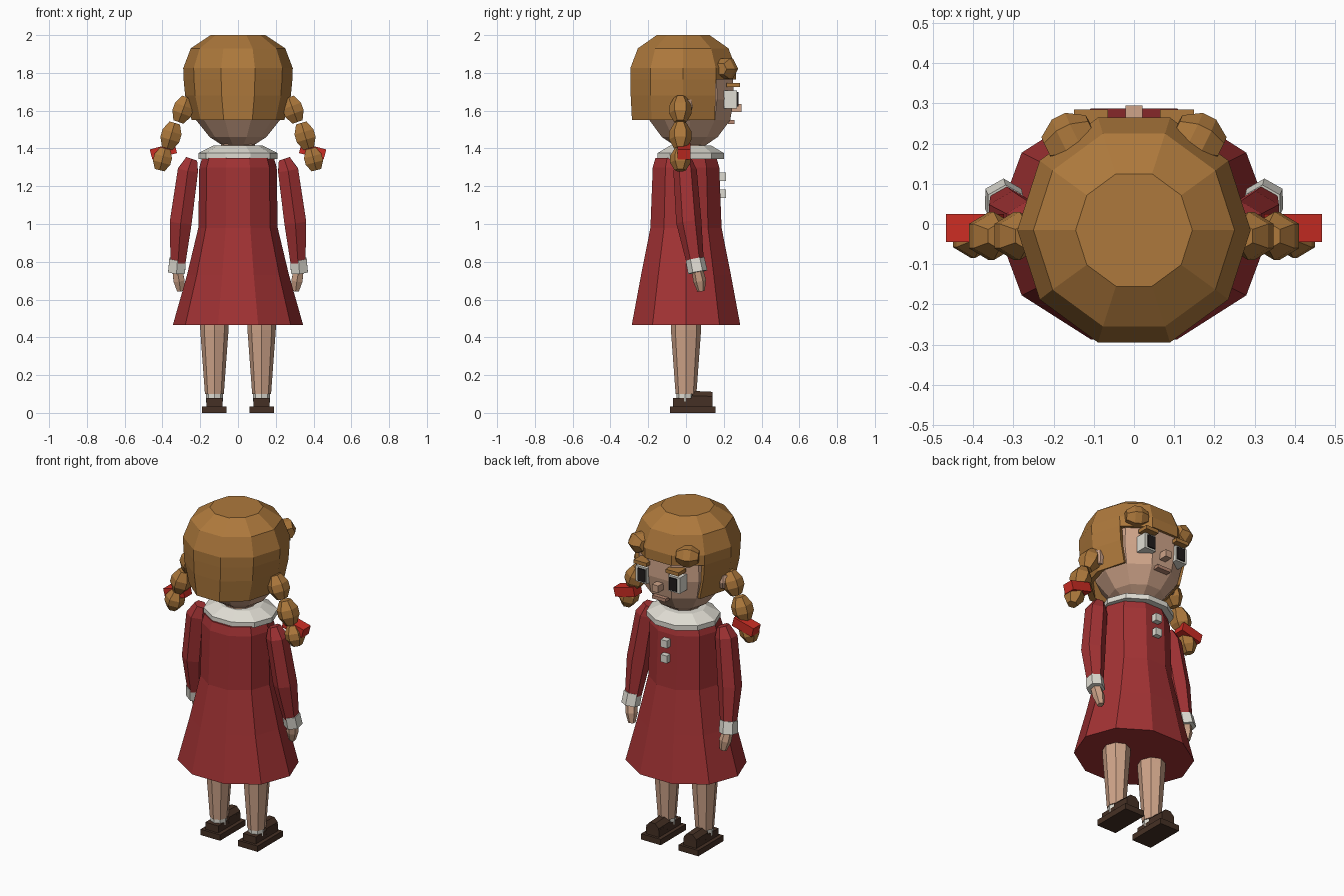
import bpy, bmesh
from math import cos, sin, tau
from mathutils import Vector

cube = bpy.data.objects.get("Cube")
if cube:
    bpy.data.objects.remove(cube)


def material(name, rgb):
    m = bpy.data.materials.new(name)
    m.use_nodes = True
    color = (*rgb, 1)
    m.diffuse_color = color
    bsdf = m.node_tree.nodes["Principled BSDF"]
    bsdf.inputs["Base Color"].default_value = color
    bsdf.inputs["Roughness"].default_value = 0.9
    return m


RED = material("dress red", (0.36, 0.032, 0.034))
TIE = material("ribbon red", (0.6, 0.026, 0.017))
HAIR = material("hair brown", (0.42, 0.19, 0.045))
SKIN = material("skin", (0.62, 0.37, 0.25))
LIP = material("lip", (0.48, 0.25, 0.17))
WHITE = material("cloth white", (0.74, 0.72, 0.65))
SHOE = material("shoe brown", (0.06, 0.03, 0.018))
DARK = material("pupil", (0.015, 0.012, 0.012))


def finish(name, bm, mat):
    bmesh.ops.recalc_face_normals(bm, faces=bm.faces)
    me = bpy.data.meshes.new(name)
    bm.to_mesh(me)
    bm.free()
    me.materials.append(mat)
    ob = bpy.data.objects.new(name, me)
    bpy.context.collection.objects.link(ob)
    return ob


def skin_rings(bm, rings):
    """Bridge successive vertex rings and cap both ends."""
    n = len(rings[0])
    for a, b in zip(rings, rings[1:]):
        for i in range(n):
            j = (i + 1) % n
            bm.faces.new((a[i], a[j], b[j], b[i]))
    bm.faces.new(rings[0])
    bm.faces.new(rings[-1])


def lathe(name, profile, mat, cx=0, cy=0, sides=10):
    """Stack of flat ellipses given as (z, rx, ry)."""
    bm = bmesh.new()
    rings = [[bm.verts.new((cx + rx * cos(tau * i / sides), cy + ry * sin(tau * i / sides), z))
              for i in range(sides)] for z, rx, ry in profile]
    skin_rings(bm, rings)
    return finish(name, bm, mat)


def tube(name, path, mat, sides=6):
    """Faceted limb through points (x, y, z, radius), rings square to the path."""
    bm = bmesh.new()
    pts = [Vector(p[:3]) for p in path]
    rings = []
    for k, p in enumerate(pts):
        d = pts[min(k + 1, len(pts) - 1)] - pts[max(k - 1, 0)]
        side = Vector((0, 1, 0)).cross(d) if abs(d.y) < abs(d.z) + abs(d.x) else Vector((1, 0, 0))
        u = side.normalized()
        v = d.normalized().cross(u)
        r = path[k][3]
        rings.append([bm.verts.new(p + r * (cos(tau * (i + .5) / sides) * u + sin(tau * (i + .5) / sides) * v))
                      for i in range(sides)])
    skin_rings(bm, rings)
    return finish(name, bm, mat)


def box(name, center, size, mat):
    bm = bmesh.new()
    bmesh.ops.create_cube(bm, size=1)
    for v in bm.verts:
        v.co = Vector(c * s for c, s in zip(v.co, size)) + Vector(center)
    return finish(name, bm, mat)


def bead(name, a, b, r, mat):
    """Faceted barrel from point a to point b."""
    a, b = Vector(a), Vector(b)
    steps = ((0, .55), (.35, 1), (.65, 1), (1, .55))
    return tube(name, [(*a.lerp(b, t), r * k) for t, k in steps], mat)


# Dress, collar and buttons
lathe("dress", [(.465, .345, .302), (.73, .27, .25), (.98, .21, .198), (1.3, .205, .185), (1.35, .19, .17)], RED)
lathe("collar", [(1.345, .21, .185), (1.375, .21, .185), (1.415, .13, .115)], WHITE, cy=.025)
for z in (1.25, 1.16):
    box("button", (0, .19, z), (.042, .045, .045), WHITE)

# Head and neck
lathe("neck", [(1.36, .09, .09), (1.46, .09, .09)], SKIN, cy=.015)
lathe("head", [(1.415, .08, .085), (1.46, .15, .155), (1.55, .222, .225), (1.66, .25, .245),
               (1.8, .24, .24), (1.9, .16, .16)], SKIN, cy=.02)

# Hair cap, opened in front of the face
hair = lathe("hair_cap", [(1.55, .245, .285), (1.68, .28, .292), (1.765, .288, .294), (1.825, .29, .294),
                          (1.93, .25, .252), (2.0, .145, .147)], HAIR, cy=-.015)
bm = bmesh.new()
bm.from_mesh(hair.data)
opening = [f for f in bm.faces if f.calc_center_median().z < 1.56 or
           (f.calc_center_median().z < 1.765 and f.calc_center_median().y > .14)]
bmesh.ops.delete(bm, geom=opening, context="FACES")
bm.to_mesh(hair.data)
bm.free()
thick = hair.modifiers.new("thickness", "SOLIDIFY")
thick.thickness = .035
thick.offset = -1

# Nose and mouth
box("nose", (0, .265, 1.615), (.042, .06, .042), SKIN)
box("mouth", (0, .24, 1.54), (.09, .035, .02), LIP)

for s, label in ((1, "left"), (-1, "right")):
    # Eye, brow, ear and fringe curl
    box(label + "_eye_white", (s * .11, .235, 1.66), (.075, .07, .095), WHITE)
    box(label + "_pupil", (s * .105, .265, 1.66), (.05, .026, .075), DARK)
    box(label + "_brow", (s * .107, .25, 1.735), (.085, .07, .022), HAIR)
    lathe(label + "_ear", [(1.58, .02, .015), (1.62, .04, .03), (1.66, .03, .02)], SKIN, s * .25, .01, 6)
    bead(label + "_fringe_curl", (s * .105, .24, 1.825), (s * .215, .185, 1.82), .062, HAIR)

    # Braid and ribbon
    bead(label + "_braid_top", (s * .268, -.03, 1.67), (s * .315, -.03, 1.54), .06, HAIR)
    bead(label + "_braid_middle", (s * .335, -.03, 1.535), (s * .375, -.03, 1.4), .06, HAIR)
    bead(label + "_braid_tip", (s * .385, -.03, 1.4), (s * .415, -.03, 1.285), .055, HAIR)
    ribbon = box(label + "_ribbon", (0, 0, 0), (.135, .07, .055), TIE)
    ribbon.location = (s * .395, -.01, 1.385)
    ribbon.rotation_euler.y = s * .25

    # Sleeve, cuff and hand
    tube(label + "_sleeve", [(s * .245, -.005, 1.345, .035), (s * .265, -.005, 1.285, .062),
                             (s * .303, .015, 1.01, .067), (s * .318, .05, .79, .045)], RED)
    tube(label + "_cuff", [(s * .32, .048, .815, .05), (s * .325, .062, .745, .052)], WHITE)
    tube(label + "_hand", [(s * .322, .06, .76, .03), (s * .312, .072, .7, .034), (s * .305, .08, .645, .02)], SKIN)

    # Leg, sock and shoe
    x = s * .125
    lathe(label + "_leg", [(.1, .05, .055), (.44, .075, .08), (.49, .075, .08)], SKIN, x, 0, 8)
    lathe(label + "_sock", [(.06, .045, .045), (.115, .045, .045)], WHITE, x, -.005, 8)
    box(label + "_sole", (x, .035, .0175), (.13, .24, .035), SHOE)
    box(label + "_shoe_base", (x, .035, .055), (.085, .21, .045), SHOE)
    tube(label + "_shoe_toe", [(x, .03, .073, .047), (x, .14, .07, .045)], SHOE, 8)
